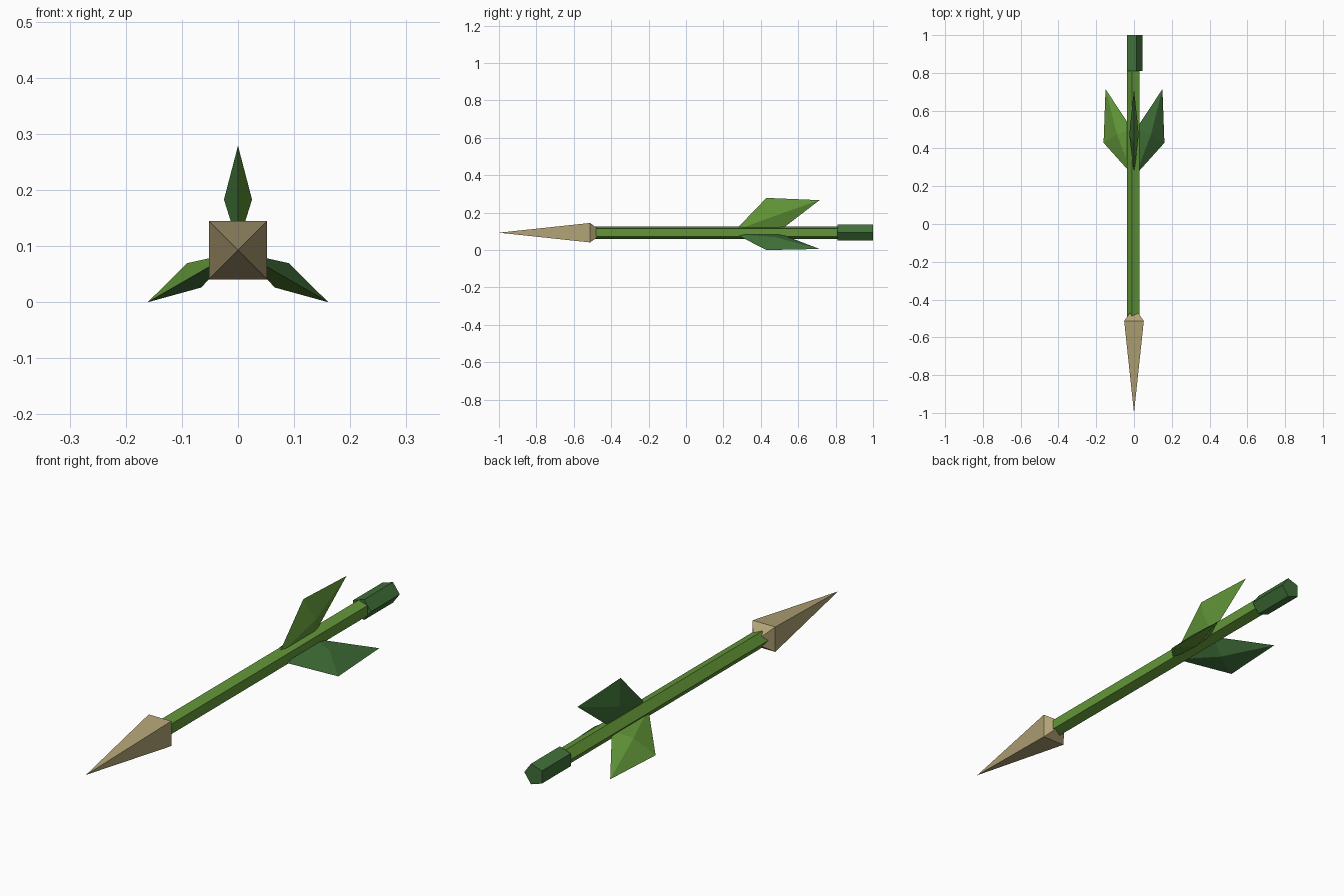
import bpy, bmesh
from math import cos, sin, tau, radians
from mathutils import Matrix, Vector

AXIS = Vector((0, 0, 0.093))

cube = bpy.data.objects.get("Cube")
if cube:
    bpy.data.objects.remove(cube, do_unlink=True)


def material(name, rgb):
    m = bpy.data.materials.new(name)
    m.use_nodes = True
    m.diffuse_color = (*rgb, 1)
    m.node_tree.nodes["Principled BSDF"].inputs["Base Color"].default_value = (*rgb, 1)
    return m


leaf_green = material("leaf green", (0.122, 0.305, 0.040))
dark_green = material("dark green", (0.051, 0.162, 0.040))
tan = material("tan", (0.445, 0.361, 0.181))


def finish(name, bm, *mats):
    bmesh.ops.recalc_face_normals(bm, faces=bm.faces)
    mesh = bpy.data.meshes.new(name)
    bm.to_mesh(mesh)
    bm.free()
    for m in mats:
        mesh.materials.append(m)
    obj = bpy.data.objects.new(name, mesh)
    obj.location = AXIS
    bpy.context.collection.objects.link(obj)
    return obj


def rod(name, sides, start, profile, mat):
    """Loft polygon rings of (y, radius) along the y axis."""
    bm = bmesh.new()
    rings = []
    for y, r in profile:
        angles = [start + tau * i / sides for i in range(sides)]
        rings.append([bm.verts.new((r * cos(a), y, r * sin(a))) for a in angles])
    for a, b in zip(rings, rings[1:]):
        for i in range(sides):
            j = (i + 1) % sides
            bm.faces.new((a[i], a[j], b[j], b[i]))
    bm.faces.new(rings[0])
    bm.faces.new(rings[-1])
    bmesh.ops.remove_doubles(bm, verts=bm.verts, dist=0.0001)
    return finish(name, bm, mat)


# Five-sided shaft and the thicker cap on its rear end
rod("shaft", 5, radians(180), [(-0.51, 0.036), (0.83, 0.036)], leaf_green)
rod("rear_cap", 5, 0, [(0.81, 0.045), (1.0, 0.045)], dark_green)

# Square head: long point in front, shallow pyramid behind
rod("head", 4, radians(45), [(-1.0, 0), (-0.513, 0.0735), (-0.44, 0)], tan)


# Leaf fletching: outline (y, height) with a raised centre on each side
def fletching(name, angle):
    outline = [(0.26, 0.01), (0.43, 0.186), (0.714, 0.174), (0.50, 0.01)]
    bm = bmesh.new()
    rim = [bm.verts.new((0, y, z)) for y, z in outline]
    for index, side in enumerate((1, -1)):
        peak = bm.verts.new((side * 0.025, 0.475, 0.09))
        for i in range(4):
            face = bm.faces.new((rim[i], rim[(i + 1) % 4], peak))
            face.material_index = index
    bm.transform(Matrix.Rotation(radians(angle), 4, 'Y'))
    return finish(name, bm, leaf_green, dark_green)


for name, angle in (("top", 0), ("left", 120), ("right", 240)):
    fletching(name + "_fletching", angle)
